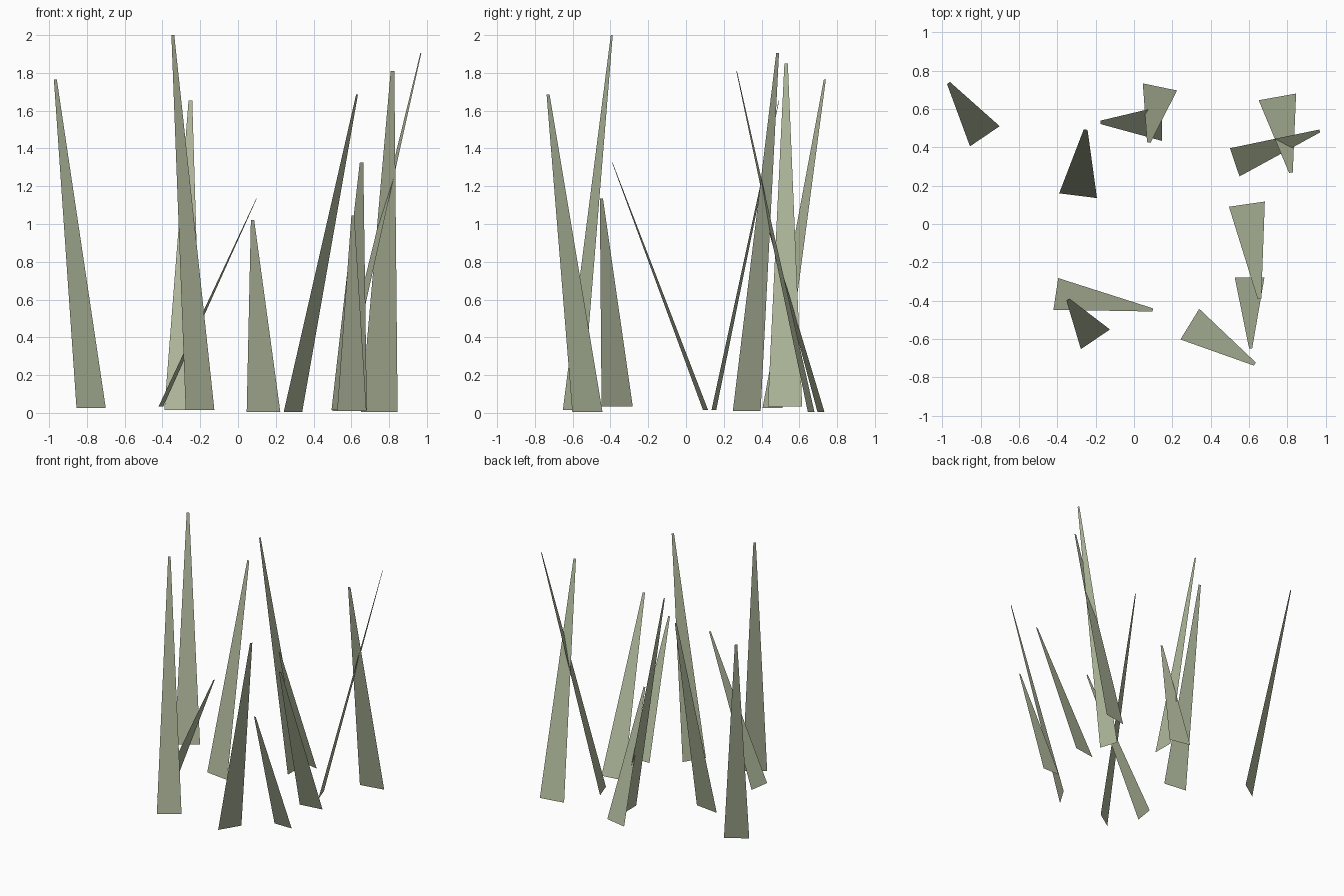
import bpy
import bmesh
from mathutils import Vector

# Remove the default cube if it is present
default_cube = bpy.data.objects.get("Cube")
if default_cube:
    bpy.data.objects.remove(default_cube, do_unlink=True)


def make_material(name, colour):
    material = bpy.data.materials.new(name)
    material.use_nodes = True
    material.diffuse_color = colour
    shader = material.node_tree.nodes["Principled BSDF"]
    shader.inputs["Base Color"].default_value = colour
    shader.inputs["Roughness"].default_value = 0.9
    return material


sage_green = make_material("sage green", (0.43, 0.48, 0.33, 1))
TIP_RATIO = 0.1  # width of the blunt tip relative to the base


def add_blade(name, base_start, base_end, base_height, tip):
    """Flat tapered blade: a wide base edge rising to a narrow leaning tip."""
    start = Vector((*base_start, base_height))
    end = Vector((*base_end, base_height))
    half_tip = (end - start) * TIP_RATIO / 2
    tip = Vector(tip)

    bm = bmesh.new()
    corners = (start, end, tip + half_tip, tip - half_tip)
    face = bm.faces.new([bm.verts.new(corner) for corner in corners])
    # Every blade shows its front to the sky
    face.normal_update()
    if face.normal.z < 0:
        face.normal_flip()

    mesh = bpy.data.meshes.new(name)
    bm.to_mesh(mesh)
    bm.free()
    mesh.materials.append(sage_green)
    blade = bpy.data.objects.new(name, mesh)
    bpy.context.collection.objects.link(blade)
    return blade


# Each blade: base edge start, base edge end, base height, tip centre
blades = {
    "back_left_outer": ((-.855, .405), (-.7, .51), .025, (-.967, .735, 1.765)),
    "back_left_inner": ((-.39, .16), (-.193, .135), .015, (-.252, .492, 1.655)),
    "back_middle_side": ((.147, .433), (.147, .615), .035, (-.174, .53, 1.85)),
    "back_middle_front": ((.046, .733), (.224, .696), .005, (.077, .425, 1.02)),
    "back_right_tall": ((.65, .645), (.845, .68), .005, (.818, .268, 1.81)),
    "back_right_leaning": ((.5, .395), (.55, .248), .01, (.968, .485, 1.905)),
    "middle_right": ((.495, .09), (.682, .117), .015, (.654, -.39, 1.325)),
    "front_right_short": ((.525, -.278), (.68, -.278), .01, (.608, -.65, 1.045)),
    "front_right_tall": ((.242, -.602), (.34, -.442), .005, (.63, -.73, 1.685)),
    "front_left_leaning": ((-.42, -.447), (-.395, -.282), .035, (.098, -.448, 1.135)),
    "front_left_tall": ((-.277, -.652), (-.125, -.55), .015, (-.345, -.393, 2)),
}

for position, (base_start, base_end, base_height, tip) in blades.items():
    add_blade("grass_blade_" + position, base_start, base_end, base_height, tip)
